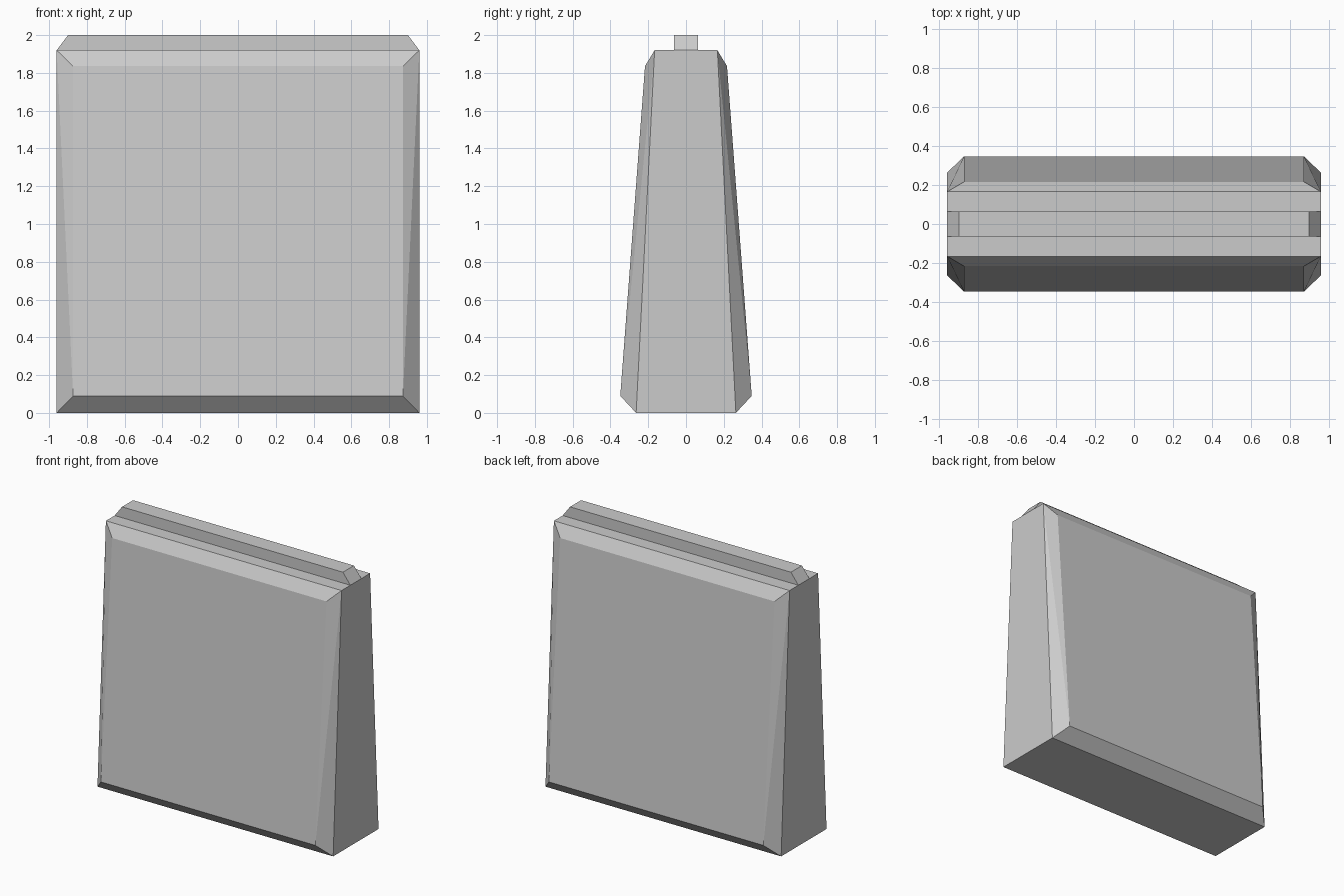
import bpy
import bmesh

cube = bpy.data.objects.get("Cube")
if cube:
    bpy.data.objects.remove(cube, do_unlink=True)

grey = bpy.data.materials.new("light_grey")
grey.use_nodes = True
colour = (0.6, 0.6, 0.6, 1)
grey.diffuse_color = colour
grey.node_tree.nodes["Principled BSDF"].inputs["Base Color"].default_value = colour


def hull_part(name, corners):
    """Flat-faced convex part from corners mirrored in x and y."""
    bm = bmesh.new()
    for x, y, z in corners:
        for sx in (-1, 1):
            for sy in (-1, 1):
                bm.verts.new((sx * x, sy * y, z))
    bmesh.ops.convex_hull(bm, input=bm.verts[:])
    # Merge coplanar triangles back into clean panels
    bmesh.ops.dissolve_limit(bm, angle_limit=0.03, verts=bm.verts[:], edges=bm.edges[:])
    bmesh.ops.recalc_face_normals(bm, faces=bm.faces[:])
    mesh = bpy.data.meshes.new(name)
    bm.to_mesh(mesh)
    bm.free()
    mesh.materials.append(grey)
    obj = bpy.data.objects.new(name, mesh)
    bpy.context.collection.objects.link(obj)
    return obj


# Tapered slab: side outline, then the raised front and back panels
hull_part("tapered_body", [
    (0.96, 0.264, 0), (0.96, 0.166, 1.92),
    (0.873, 0.348, 0.09), (0.873, 0.217, 1.836),
])

# Narrow ridge along the top with sloping ends
hull_part("top_ridge", [(0.96, 0.064, 1.92), (0.90, 0.064, 2)])
